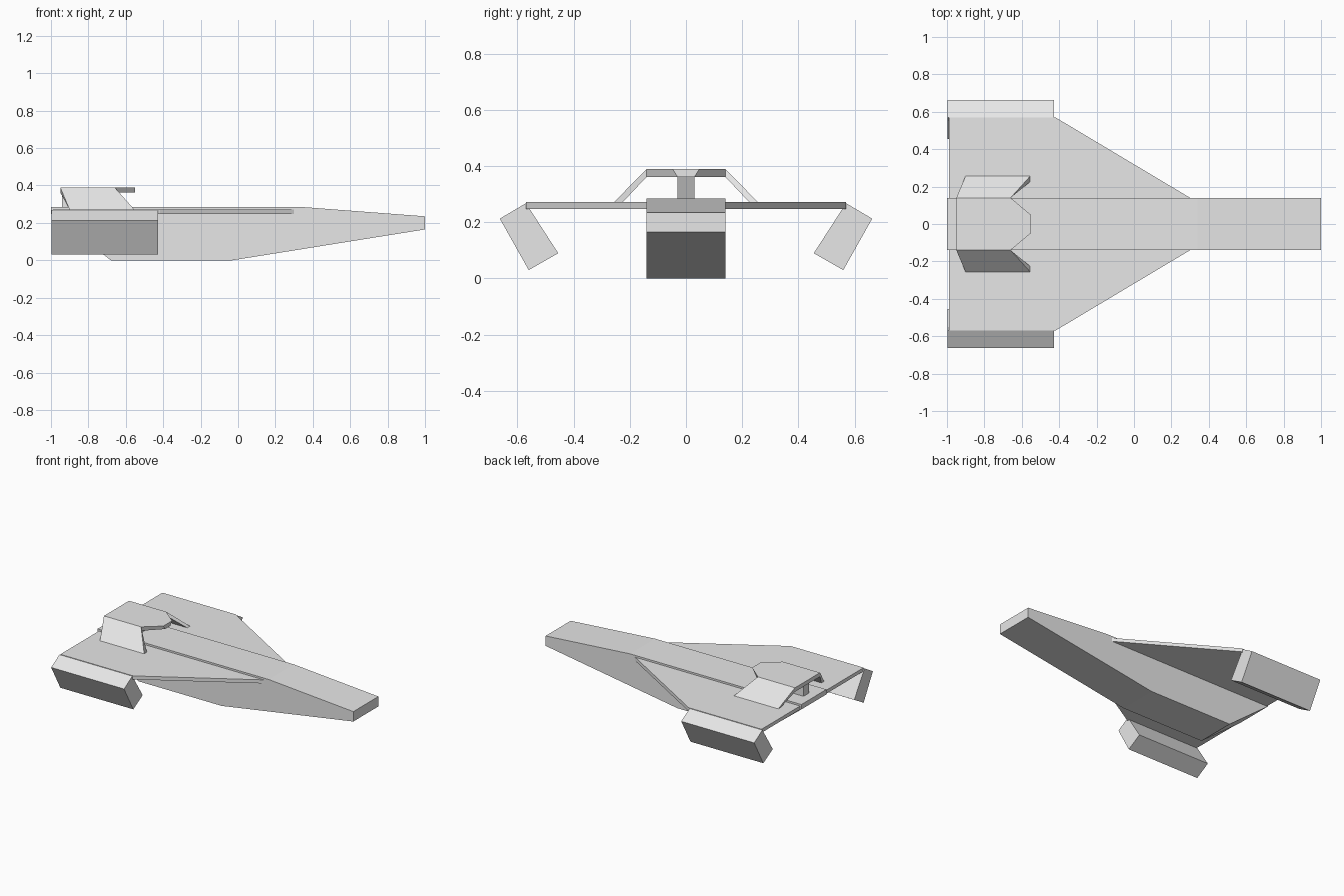
import bpy
import bmesh
from mathutils import Vector

if "Cube" in bpy.data.objects:
    bpy.data.objects.remove(bpy.data.objects["Cube"], do_unlink=True)

# Single hull colour
grey = bpy.data.materials.new("light_grey")
grey.use_nodes = True
grey.diffuse_color = (0.8, 0.8, 0.8, 1)
grey.node_tree.nodes["Principled BSDF"].inputs["Base Color"].default_value = (0.8, 0.8, 0.8, 1)


def loft(name, ring_a, ring_b):
    """Closed flat-faced solid between two matching outlines."""
    bm = bmesh.new()
    a = [bm.verts.new(p) for p in ring_a]
    b = [bm.verts.new(p) for p in ring_b]
    bm.faces.new(a)
    bm.faces.new(b)
    for i in range(len(a)):
        j = (i + 1) % len(a)
        bm.faces.new((a[i], a[j], b[j], b[i]))
    bmesh.ops.recalc_face_normals(bm, faces=bm.faces)
    mesh = bpy.data.meshes.new(name)
    bm.to_mesh(mesh)
    bm.free()
    mesh.materials.append(grey)
    obj = bpy.data.objects.new(name, mesh)
    bpy.context.collection.objects.link(obj)
    return obj


def side_extrude(name, profile, half_width):
    """Extrude an x-z profile evenly across y."""
    return loft(name, [(x, -half_width, z) for x, z in profile],
                [(x, half_width, z) for x, z in profile])


# Fuselage with tapered nose and raised tail
side_extrude("fuselage", [(-1, 0.285), (0.34, 0.285), (1, 0.235), (1, 0.165),
                          (-0.03, 0), (-0.68, 0), (-1, 0.25)], 0.14)

# Pylon and canopy roof
side_extrude("canopy_pylon", [(-0.94, 0.28), (-0.94, 0.365), (-0.70, 0.365), (-0.74, 0.28)], 0.03)


def roof(tip, z):
    half = [(-0.95, 0.14), (-0.66, 0.14), (-0.55, tip)]
    return [(x, y, z) for x, y in half] + [(x, -y, z) for x, y in reversed(half)]


loft("canopy_roof", roof(0.048, 0.39), roof(0.03, 0.362))

# Paired parts on both sides
for side, s in (("left", 1), ("right", -1)):
    # Swept wing plate
    plan = [(-0.99, 0.13), (-0.99, 0.57), (-0.42, 0.57), (0.30, 0.14), (0.30, 0.13)]
    loft("wing_" + side, [(x, s * y, 0.247) for x, y in plan],
         [(x, s * y, 0.272) for x, y in plan])
    # Canted engine pod at the wing tip
    pod = [(0.57, 0.268), (0.663, 0.213), (0.56, 0.03), (0.455, 0.09)]
    loft("engine_pod_" + side, [(-0.997, s * y, z) for y, z in pod],
         [(-0.427, s * y, z) for y, z in pod])
    # Sloping canopy strut
    outer = [(-0.95, 0.14, 0.39), (-0.66, 0.14, 0.39), (-0.553, 0.258, 0.27), (-0.90, 0.258, 0.27)]
    inner = [(-0.95, 0.14, 0.362), (-0.66, 0.14, 0.362), (-0.553, 0.227, 0.27), (-0.90, 0.227, 0.27)]
    loft("canopy_strut_" + side, [Vector((x, s * y, z)) for x, y, z in outer],
         [Vector((x, s * y, z)) for x, y, z in inner])
